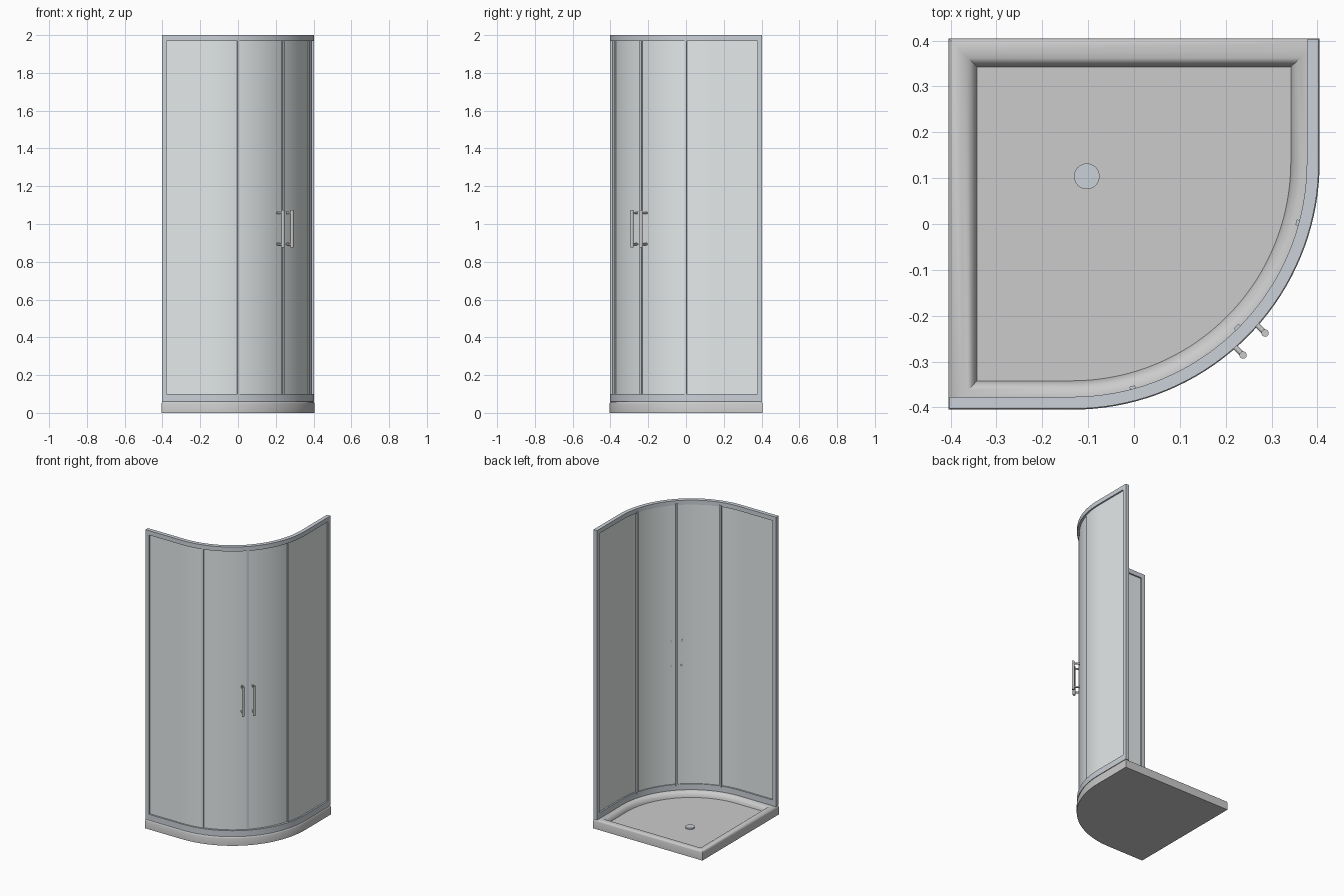
import bpy, bmesh, math
from mathutils import Vector

if "Cube" in bpy.data.objects:
    bpy.data.objects.remove(bpy.data.objects["Cube"])

H = 0.405            # half width of the tray
R = 0.54             # corner radius
C = H - R            # arc centre is (C, -C)


def material(name, col):
    m = bpy.data.materials.new(name)
    m.diffuse_color = (*col, 1)
    m.use_nodes = True
    m.node_tree.nodes["Principled BSDF"].inputs["Base Color"].default_value = m.diffuse_color
    return m


METAL = material("metal", (0.60, 0.64, 0.69))
GLASS = material("glass", (0.78, 0.82, 0.82))


def finish(name, bm, mat=None, angle=35):
    bmesh.ops.recalc_face_normals(bm, faces=bm.faces)
    me = bpy.data.meshes.new(name)
    bm.to_mesh(me)
    bm.free()
    ob = bpy.data.objects.new(name, me)
    bpy.context.collection.objects.link(ob)
    if mat:
        me.materials.append(mat)
    bpy.ops.object.select_all(action='DESELECT')
    ob.select_set(True)
    bpy.context.view_layer.objects.active = ob
    bpy.ops.object.shade_smooth_by_angle(angle=math.radians(angle))
    return ob


def polar(d, deg):
    a = math.radians(deg)
    return (C + (R - d) * math.cos(a), -C + (R - d) * math.sin(a))


def path(d, a0=-90, a1=0, trim=None, left=True, right=True):
    """Front edge line, inset by d, with optional straight ends."""
    n = max(2, round((a1 - a0) / 2.5))
    pts = [polar(d, a0 + (a1 - a0) * i / n) for i in range(n + 1)]
    if trim is not None:
        if left:
            pts.insert(0, (-H + trim, -H + d))
        if right:
            pts.append((H - d, H - trim))
    return pts


def wall(name, d0, d1, z0, z1, mat, **kw):
    """Solid strip following the front edge."""
    bm = bmesh.new()
    rows = [[bm.verts.new((x, y, z)) for x, y in path(d, **kw)]
            for d, z in ((d0, z0), (d0, z1), (d1, z1), (d1, z0))]
    for k in range(4):
        a, b = rows[k], rows[(k + 1) % 4]
        for i in range(len(a) - 1):
            bm.faces.new((a[i], a[i + 1], b[i + 1], b[i]))
    bm.faces.new([r[0] for r in rows])
    bm.faces.new([r[-1] for r in rows])
    return finish(name, bm, mat)


def rod(name, p, q, r, mat=None, seg=16):
    p, q = Vector(p), Vector(q)
    bm = bmesh.new()
    bmesh.ops.create_cone(bm, cap_ends=True, segments=seg, radius1=r, radius2=r, depth=(q - p).length)
    rot = (q - p).to_track_quat('Z', 'Y').to_matrix()
    bmesh.ops.rotate(bm, cent=(0, 0, 0), matrix=rot, verts=bm.verts)
    bmesh.ops.translate(bm, vec=(p + q) / 2, verts=bm.verts)
    return finish(name, bm, mat)


# shower tray: rings of the quadrant outline following a rim profile
bm = bmesh.new()
profile = [(0, 0), (0, 0.05), (0.003, 0.057), (0.010, 0.061), (0.030, 0.061),
           (0.043, 0.058), (0.053, 0.050), (0.060, 0.038), (0.063, 0.025)]
rings = []
for d, z in profile:
    pts = [(-H + d, H - d)] + path(d, trim=d)
    rings.append([bm.verts.new((x, y, z)) for x, y in pts])
for a, b in zip(rings, rings[1:]):
    for i in range(len(a)):
        j = (i + 1) % len(a)
        bm.faces.new((a[i], a[j], b[j], b[i]))
bm.faces.new(rings[0])
bm.faces.new(rings[-1])
finish("shower_tray", bm, None, 40)

# drain cover
rod("drain_cover", (-0.103, 0.104, 0.02), (-0.103, 0.104, 0.034), 0.028, METAL, 32)

# bottom and top rails
wall("bottom_rail", 0.002, 0.028, 0.06, 0.10, METAL, trim=0.002)
wall("top_rail", 0.002, 0.028, 1.97, 2.0, METAL, trim=0.002)

# wall posts at the two free ends
for name, swap in (("left_wall_post", False), ("back_wall_post", True)):
    bm = bmesh.new()
    bmesh.ops.create_cube(bm, size=1)
    for v in bm.verts:
        x = -H + 0.0145 + v.co.x * 0.025
        y = -H + 0.015 + v.co.y * 0.026
        v.co = (-y, -x, 1.03 + v.co.z * 1.88) if swap else (x, y, 1.03 + v.co.z * 1.88)
    finish(name, bm, METAL)

# fixed glass panels and curved doors
Z0, Z1 = 0.09, 1.98
wall("left_fixed_glass", 0.012, 0.018, Z0, Z1, GLASS, a0=-90, a1=-75, trim=0.02, right=False)
wall("right_fixed_glass", 0.012, 0.018, Z0, Z1, GLASS, a0=-15, a1=0, trim=0.02, left=False)
wall("left_door_glass", 0.016, 0.022, Z0, Z1, GLASS, a0=-75, a1=-45.2)
wall("right_door_glass", 0.016, 0.022, Z0, Z1, GLASS, a0=-44.8, a1=-15)

# slim uprights between panels
for name, a, w in (("left_upright", -75, 0.7), ("centre_upright", -45, 0.8), ("right_upright", -15, 0.7)):
    wall(name, 0.009, 0.034, Z0, Z1, METAL, a0=a - w, a1=a + w)

# door handles: vertical bar on two stand-offs
u = Vector((math.sqrt(0.5), -math.sqrt(0.5), 0))
for side, (x, y) in (("left", (0.238, -0.286)), ("right", (0.286, -0.238))):
    p = Vector((x, y, 0))
    rod(side + "_handle_bar", (x, y, 0.875), (x, y, 1.075), 0.008)
    for tag, z in (("lower", 0.893), ("upper", 1.058)):
        top = p + Vector((0, 0, z))
        base = top - u * 0.045
        rod(f"{side}_{tag}_standoff", base, top, 0.006)
        rod(f"{side}_{tag}_standoff_flange", base, base + u * 0.008, 0.009)
